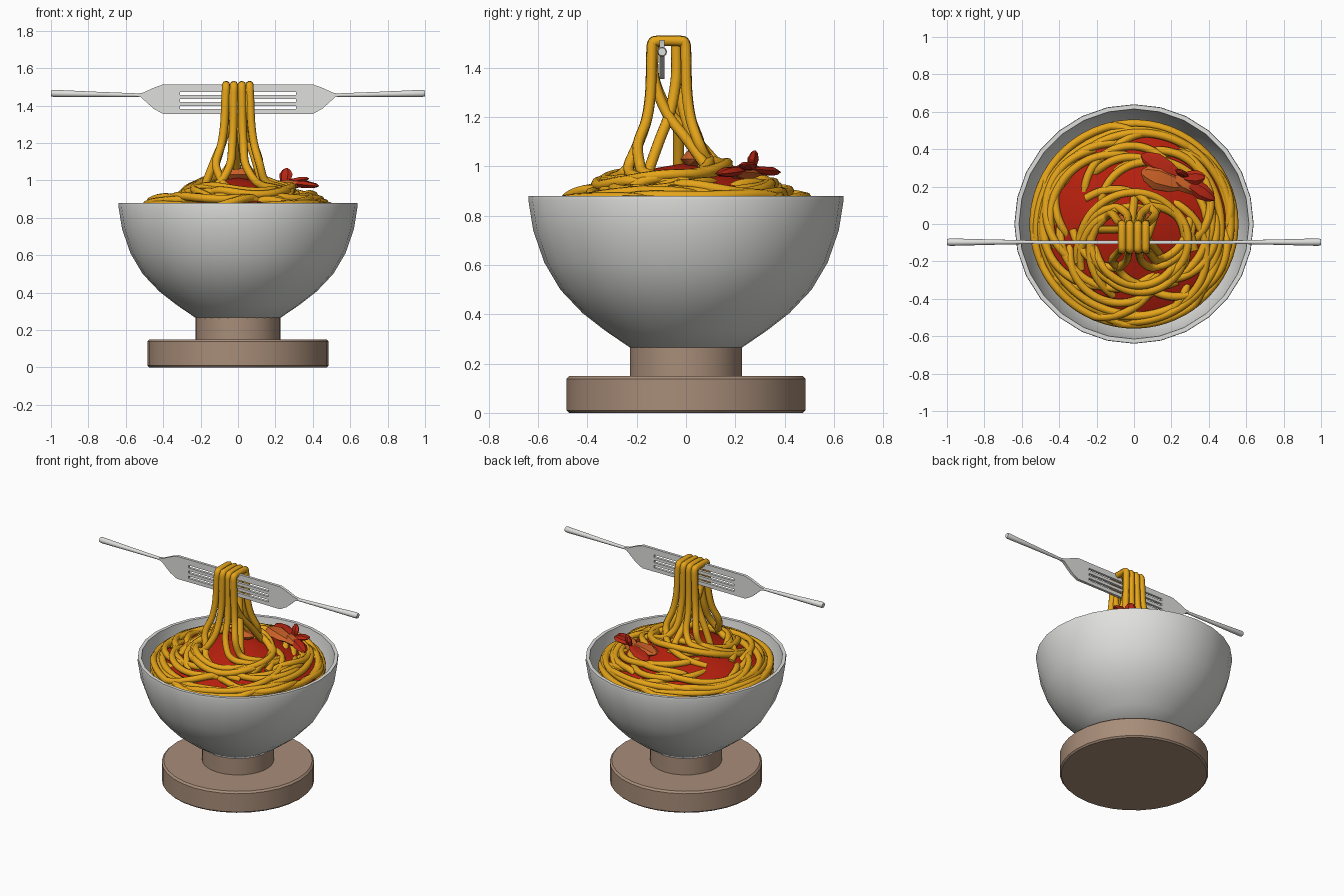
import bpy, bmesh, math, random
from mathutils import Vector

if "Cube" in bpy.data.objects:
    bpy.data.objects.remove(bpy.data.objects["Cube"])
random.seed(11)

def mat(name, c):
    m = bpy.data.materials.new(name)
    m.diffuse_color = (*c, 1)
    m.use_nodes = True
    m.node_tree.nodes["Principled BSDF"].inputs["Base Color"].default_value = m.diffuse_color
    return m

WHITE = mat("bowl_white", (0.74, 0.74, 0.72))
WOOD = mat("base_brown", (0.39, 0.265, 0.19))
PASTA = mat("pasta_yellow", (0.79, 0.375, 0.010))
SAUCE = mat("sauce_red", (0.47, 0.014, 0.004))
PETAL = mat("tomato_red", (0.47, 0.02, 0.007))
ORANGE = mat("chunk_orange", (0.60, 0.12, 0.02))
STEEL = mat("fork_metal", (0.74, 0.74, 0.72))

def finish(name, bm, m, angle=40):
    bmesh.ops.recalc_face_normals(bm, faces=bm.faces)
    me = bpy.data.meshes.new(name)
    bm.to_mesh(me)
    bm.free()
    ob = bpy.data.objects.new(name, me)
    bpy.context.collection.objects.link(ob)
    me.materials.append(m)
    bpy.ops.object.select_all(action='DESELECT')
    ob.select_set(True)
    bpy.context.view_layer.objects.active = ob
    bpy.ops.object.shade_smooth_by_angle(angle=math.radians(angle))
    return ob

def lathe(name, prof, m, n=32, angle=40):
    bm = bmesh.new()
    rings = []
    for r, z in prof:
        if r == 0:
            rings.append([bm.verts.new((0, 0, z))] * n)
        else:
            rings.append([bm.verts.new((r * math.cos(2 * math.pi * i / n),
                                        r * math.sin(2 * math.pi * i / n), z)) for i in range(n)])
    for a, b in zip(rings, rings[1:]):
        for i in range(n):
            j = (i + 1) % n
            bm.faces.new(list(dict.fromkeys((a[i], a[j], b[j], b[i]))))
    return finish(name, bm, m, angle)

def tubes(name, paths, r, m):
    cu = bpy.data.curves.new(name, 'CURVE')
    cu.dimensions = '3D'
    cu.bevel_depth = r
    cu.bevel_resolution = 2
    cu.use_fill_caps = True
    for p in paths:
        s = cu.splines.new('POLY')
        s.points.add(len(p) - 1)
        for pt, v in zip(s.points, p):
            pt.co = (*v, 1)
    cu.materials.append(m)
    ob = bpy.data.objects.new(name, cu)
    bpy.context.collection.objects.link(ob)

def smooth_path(p, k=5):
    # Catmull-Rom through the points
    q = [p[0]] + p + [p[-1]]
    out = []
    for a, b, c, d in zip(q, q[1:], q[2:], q[3:]):
        for i in range(k):
            t = i / k
            out.append(0.5 * (2 * b + (c - a) * t + (2 * a - 5 * b + 4 * c - d) * t * t
                              + (3 * b - a - 3 * c + d) * t ** 3))
    return out + [p[-1]]

# base, neck and bowl
lathe("base", [(0, 0), (0.475, 0), (0.485, 0.01), (0.485, 0.138), (0.473, 0.15), (0, 0.15)], WOOD)
lathe("neck", [(0, 0.14), (0.228, 0.14), (0.228, 0.275), (0, 0.275)], WOOD)
outer = [(0, 0.26), (0.22, 0.26), (0.33, 0.335), (0.42, 0.405), (0.51, 0.50),
         (0.575, 0.61), (0.62, 0.74), (0.64, 0.865), (0.638, 0.88)]
inner = [(0.615, 0.88), (0.595, 0.74), (0.545, 0.60), (0.48, 0.50), (0.39, 0.41), (0.21, 0.29), (0, 0.285)]
lathe("bowl", outer + inner, WHITE, 28, 60)

# mound height by radius
H = [(0, 1.02), (0.12, 1.0), (0.2, 0.97), (0.3, 0.935), (0.4, 0.895), (0.48, 0.86), (0.56, 0.81), (2, 0.8)]

def h(x, y):
    r = math.hypot(x, y)
    for (r0, z0), (r1, z1) in zip(H, H[1:]):
        if r <= r1:
            return z0 + (z1 - z0) * (r - r0) / (r1 - r0)

lathe("sauce", [(r, z - 0.006) for r, z in H[:-2]] + [(0.535, 0.815), (0.54, 0.66), (0, 0.6)], SAUCE, 32, 60)

# noodles lying in the bowl
def arc(cx, cy, r0, r1, a0, span, lift, n=36):
    pts = []
    for i in range(n):
        t = i / (n - 1)
        a, r = a0 + span * t, r0 + (r1 - r0) * t
        x, y = cx + r * math.cos(a), cy + r * math.sin(a)
        d = math.hypot(x, y)
        if d > 0.537:
            x, y = x * 0.537 / d, y * 0.537 / d
        ends = 0.045 * (abs(2 * t - 1) ** 6)
        pts.append(Vector((x, y, h(x, y) + lift - ends + 0.008 * math.sin(3 * a + 9 * r0))))
    return pts

U = random.uniform
noodles = [arc(0, 0, .54, .54, k, 6.5, l, 60) for k, l in ((0, 0.0), (2, -.035))]
noodles += [arc(.005, -.005, .5, .505, 1, 6.5, 0, 60)]
for i in range(9):
    noodles.append(arc(U(-.03, .03), U(-.03, .03), U(.43, .52), U(.45, .54), i * 0.7 + U(0, .4), U(1.3, 2.2), U(0, .02)))
for i in range(24):
    # evenly spread off-centre loops
    a, d = i * 2.4, (0.1, 0.17, 0.24)[i % 3]
    r = U(.24, .34)
    noodles.append(arc(d * math.cos(a), d * math.sin(a), r, r + U(-.05, .05), a + U(-1.6, -.6), U(2, 3), U(0, .025)))
for i in range(6):
    noodles.append(arc(U(-.02, .05), U(-.12, -.06), U(.16, .3), U(.18, .32), i * 1.9, U(2, 3.4), U(.01, .03)))
tubes("noodles", noodles, 0.022, PASTA)

# noodles hanging over the fork, spreading into the swirl
YC = -0.07
def leg(x, s, span):
    pts = [Vector(v) for v in ((x, YC + s * .045, 1.509), (x, YC + s * .066, 1.497), (x * 1.05, YC + s * .07, 1.44),
                               (x * 1.15, YC + s * .074, 1.30), (x * 1.4, YC + s * .09, 1.19),
                               (x * 1.85, YC + s * .125, 1.09))]
    a = math.atan2(s * 0.16, x * 2.2)
    for i in range(1, 9):
        t = i / 8
        r = 0.16 + 0.17 * t
        b = a + span * t
        px, py = r * math.cos(b), YC + r * math.sin(b)
        pts.append(Vector((px, py, max(h(px, py) + 0.035 - 0.045 * t, 1.05 - 0.35 * t))))
    return pts

hang = []
for i, x in enumerate((-0.064, -0.022, 0.021, 0.062)):
    front = leg(x, -1, (1.5, -1.4, 1.6, 1.3)[i])
    back = leg(x, 1, (1.4, 1.7, -1.5, 1.6)[i])
    hang.append(smooth_path(front[::-1] + back))
for x, y, dx, dy in ((-.05, -.03, -.11, .0), (.04, -.04, .08, -.1), (.0, -.03, .05, .09), (-.03, -.13, .03, .25), (.05, -.13, .07, .2)):
    hang.append(smooth_path([Vector((x, y, 1.49)), Vector((x, y, 1.36)), Vector((x + dx * .25, y + dy * .25, 1.22)),
                             Vector((x + dx * .7, y + dy * .7, 1.1)), Vector((x + dx * 1.2, y + dy * 1.2, 0.96))]))
tubes("hanging_noodles", hang, 0.022, PASTA)

# fork: two mirrored heads and handles joined by tines
FY = -0.097
bm = bmesh.new()

def prism(pts, t):
    a = [bm.verts.new((x, FY - t, z)) for x, z in pts]
    b = [bm.verts.new((x, FY + t, z)) for x, z in pts]
    bm.faces.new(a)
    bm.faces.new(b[::-1])
    for i in range(len(pts)):
        j = (i + 1) % len(pts)
        bm.faces.new((a[i], b[i], b[j], a[j]))

head = [(.31, 1.355), (.40, 1.355), (.45, 1.382), (.52, 1.445), (.54, 1.449),
        (.54, 1.463), (.51, 1.468), (.45, 1.495), (.40, 1.513), (.31, 1.513)]
for s in (-1, 1):
    prism([(s * x, z) for x, z in head], 0.01)
    rings = []
    for x, z, r in ((.5, 1.455, .009), (.75, 1.46, .014), (.985, 1.465, .02), (1.0, 1.465, .016)):
        rings.append([bm.verts.new((s * x, FY + r * math.cos(k * math.pi / 5),
                                    z + r * math.sin(k * math.pi / 5))) for k in range(10)])
    for a, b in zip(rings, rings[1:]):
        for k in range(10):
            bm.faces.new((a[k], a[(k + 1) % 10], b[(k + 1) % 10], b[k]))
    bm.faces.new(rings[0])
    bm.faces.new(rings[-1])
for z0, z1 in ((1.355, 1.381), (1.397, 1.418), (1.434, 1.455), (1.472, 1.513)):
    prism([(-.312, z0), (.312, z0), (.312, z1), (-.312, z1)], 0.009)
finish("fork", bm, STEEL)

# tomato petals and chunks on the back right
def petal(name, a, b, w, t, m):
    a, b = Vector(a), Vector(b)
    d = (b - a).normalized()
    side = d.cross(Vector((0, 0, 1))).normalized()
    up = side.cross(d)
    bm = bmesh.new()
    rings = []
    for f, k in ((0, .25), (.3, .8), (.65, 1), (.9, .6), (1, .15)):
        c = a.lerp(b, f)
        rings.append([bm.verts.new(c + side * (w * k * math.cos(q * math.pi / 3))
                                   + up * (t * k * math.sin(q * math.pi / 3))) for q in range(6)])
    for r0, r1 in zip(rings, rings[1:]):
        for q in range(6):
            bm.faces.new((r0[q], r0[(q + 1) % 6], r1[(q + 1) % 6], r1[q]))
    bm.faces.new(rings[0])
    bm.faces.new(rings[-1])
    finish(name, bm, m, 30)

petal("petal_1", (.25, .26, .99), (.04, .37, .975), .05, .02, PETAL)
petal("petal_2", (.24, .25, .99), (.43, .13, .97), .045, .022, PETAL)
petal("petal_3", (.25, .26, .97), (.26, .28, 1.065), .04, .018, PETAL)
petal("petal_4", (.25, .25, .99), (.38, .25, 1.01), .04, .018, PETAL)
petal("chunk_1", (.28, .20, .975), (.04, .28, .985), .07, .03, ORANGE)
petal("chunk_2", (.16, .30, .97), (.34, .17, .98), .05, .03, ORANGE)
petal("chunk_3", (-.09, .03, 1.03), (.10, .04, 1.03), .06, .04, ORANGE)
